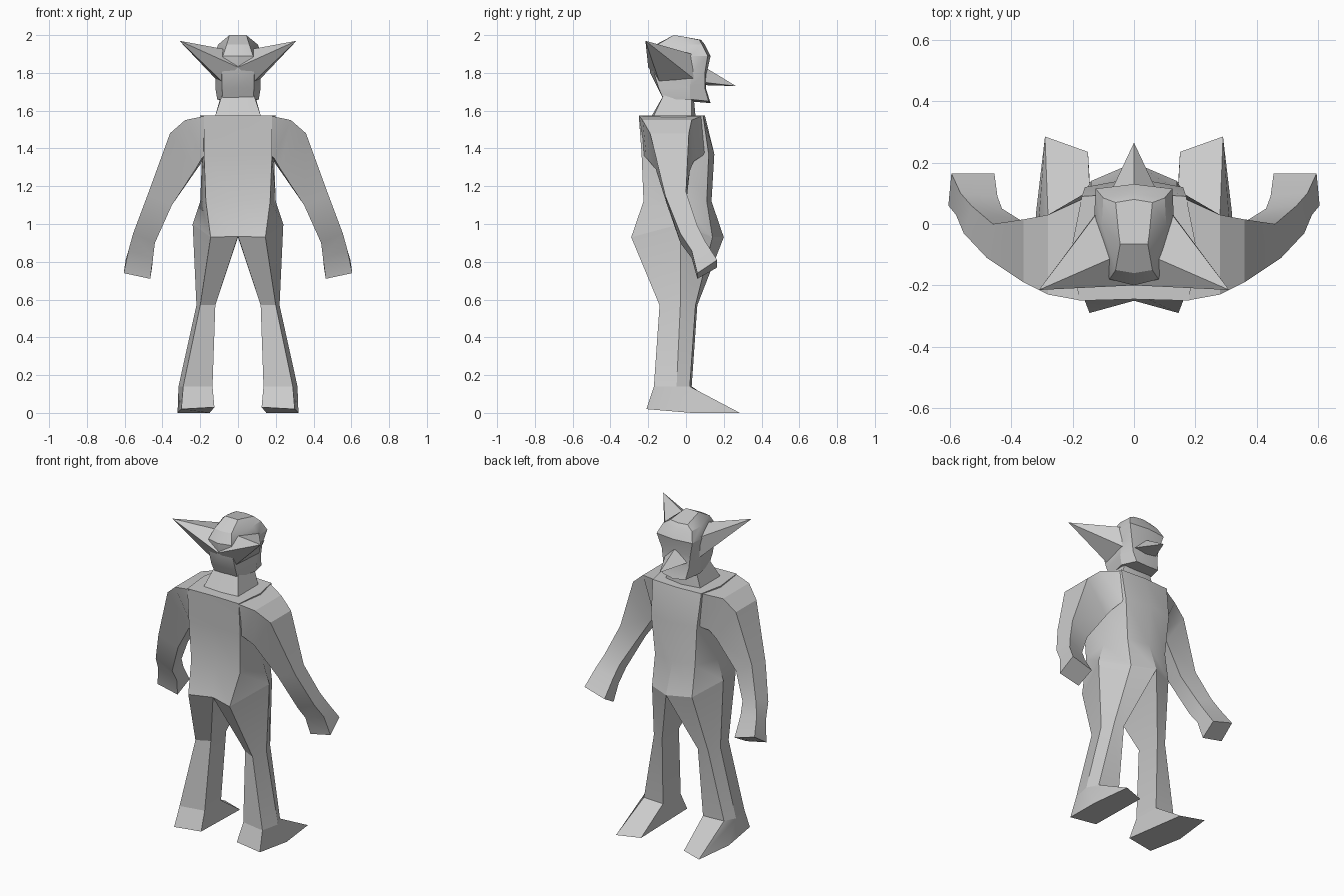
import bpy, bmesh, math

if "Cube" in bpy.data.objects:
    bpy.data.objects.remove(bpy.data.objects["Cube"])

skin = bpy.data.materials.new("plain_grey")
skin.diffuse_color = (0.6, 0.6, 0.6, 1)
skin.use_nodes = True
skin.node_tree.nodes["Principled BSDF"].inputs["Base Color"].default_value = skin.diffuse_color


def finish(name, bm):
    bmesh.ops.remove_doubles(bm, verts=bm.verts, dist=0.0005)
    bmesh.ops.recalc_face_normals(bm, faces=bm.faces)
    me = bpy.data.meshes.new(name)
    bm.to_mesh(me)
    bm.free()
    ob = bpy.data.objects.new(name, me)
    bpy.context.collection.objects.link(ob)
    me.materials.append(skin)
    bpy.ops.object.select_all(action='DESELECT')
    ob.select_set(True)
    bpy.context.view_layer.objects.active = ob
    bpy.ops.object.shade_smooth_by_angle(angle=math.radians(25))
    return ob


def loft(name, rings):
    """Closed skin through equal-length rings, capped at both ends."""
    bm = bmesh.new()
    vs = [[bm.verts.new(p) for p in r] for r in rings]
    n = len(rings[0])
    for a, b in zip(vs, vs[1:]):
        for i in range(n):
            j = (i + 1) % n
            bm.faces.new((a[i], a[j], b[j], b[i]))
    bm.faces.new(vs[0])
    bm.faces.new(vs[-1])
    return finish(name, bm)


def spike(name, base, tip):
    """Pyramid from a base outline to a point."""
    bm = bmesh.new()
    vs = [bm.verts.new(p) for p in base]
    t = bm.verts.new(tip)
    for i in range(len(vs)):
        bm.faces.new((vs[i], vs[(i + 1) % len(vs)], t))
    bm.faces.new(vs)
    return finish(name, bm)


def flip(pts):
    return [(-x, y, z) for x, y, z in pts]


def whole(arc):
    """Full ring from a half outline running back centre to front centre."""
    return arc + flip(arc[-2:0:-1])


def level(z, *xy):
    return [(x, y, z) for x, y in xy]


# Torso
hip = [(0, -.25, .935), (.145, -.29, .93), (.24, -.03, 1.0), (.14, .14, .93), (0, .2, .93)]
loft("torso", [whole(r) for r in (
    level(1.575, (0, -.245), (.18, -.25), (.2, -.06), (.17, .09), (0, .10)),
    level(1.37, (0, -.235), (.18, -.235), (.19, -.05), (.16, .12), (0, .15)),
    level(1.12, (0, -.225), (.17, -.225), (.2, -.03), (.14, .11), (0, .135)),
    hip)])

# Neck
loft("neck", [whole(r) for r in (
    level(1.575, (0, -.18), (.12, -.17), (.12, .03), (0, .05)),
    level(1.68, (0, -.12), (.085, -.12), (.09, .03), (0, .04)))])

# Head, with the mouth set back above the chin
loft("head", [whole(r) for r in (
    [(0, -.12, 1.66), (.08, -.12, 1.66), (.11, .02, 1.66), (.08, .12, 1.65), (0, .13, 1.64)],
    level(1.72, (0, -.15), (.085, -.145), (.12, .02), (.09, .1), (0, .105)),
    level(1.8, (0, -.19), (.085, -.17), (.12, .03), (.1, .1), (0, .11)),
    level(1.89, (0, -.2), (.08, -.18), (.13, .02), (.125, .115), (0, .13)),
    level(1.95, (0, -.16), (.06, -.15), (.105, 0), (.1, .085), (0, .1)),
    [(0, -.065, 2.0), (.045, -.065, 2.0), (.05, -.03, 1.995), (.06, .07, 1.975), (0, .08, 1.975)])])

# Nose
spike("nose", [(0, .1, 1.83), (.08, .095, 1.75), (0, .1, 1.735), (-.08, .095, 1.75)],
      (0, .265, 1.73))

# Paired parts
ear = [(.07, -.11, 1.925), (.125, .03, 1.9), (.12, .04, 1.77), (.08, -.14, 1.75), (0, -.2, 1.83)]
ear_tip = (.31, -.215, 1.97)

# Arm rings run back outer, back inner, front inner, front outer
arm = [
    [(.17, -.25, 1.573), (.17, -.235, 1.37), (.16, .1, 1.37), (.16, .085, 1.573)],
    [(.28, -.23, 1.55), (.19, -.21, 1.35), (.19, .04, 1.33), (.28, .03, 1.55)],
    [(.36, -.19, 1.48), (.225, -.16, 1.29), (.225, .02, 1.28), (.36, .015, 1.48)],
    [(.48, -.11, 1.15), (.35, -.1, 1.1), (.35, 0, 1.1), (.46, 0, 1.17)],
    [(.555, -.03, .95), (.44, -.03, .9), (.43, .05, .95), (.53, .06, .99)],
    [(.58, .03, .86), (.45, .03, .82), (.445, .09, .88), (.565, .1, .91)],
    [(.605, .06, .74), (.465, .06, .71), (.455, .165, .77), (.595, .165, .81)]]

# Leg from hip to ankle, then the foot down to its sole
ankle = level(.14, (.135, -.14), (.29, -.17), (.315, -.05), (.28, .02), (.14, .03))
leg = [hip,
       level(.57, (.12, -.1), (.2, -.14), (.22, -.03), (.19, .05), (.125, .06)),
       ankle]
sole = [(.125, -.19, .03), (.3, -.21, .02), (.32, .03, 0), (.29, .285, 0), (.15, .235, 0)]

for side, f in (("right", list), ("left", flip)):
    spike(side + "_ear", f(ear), f([ear_tip])[0])
    loft(side + "_arm", [f(r) for r in arm])
    loft(side + "_leg", [f(r) for r in leg])
    loft(side + "_foot", [f(ankle), f(sole)])
